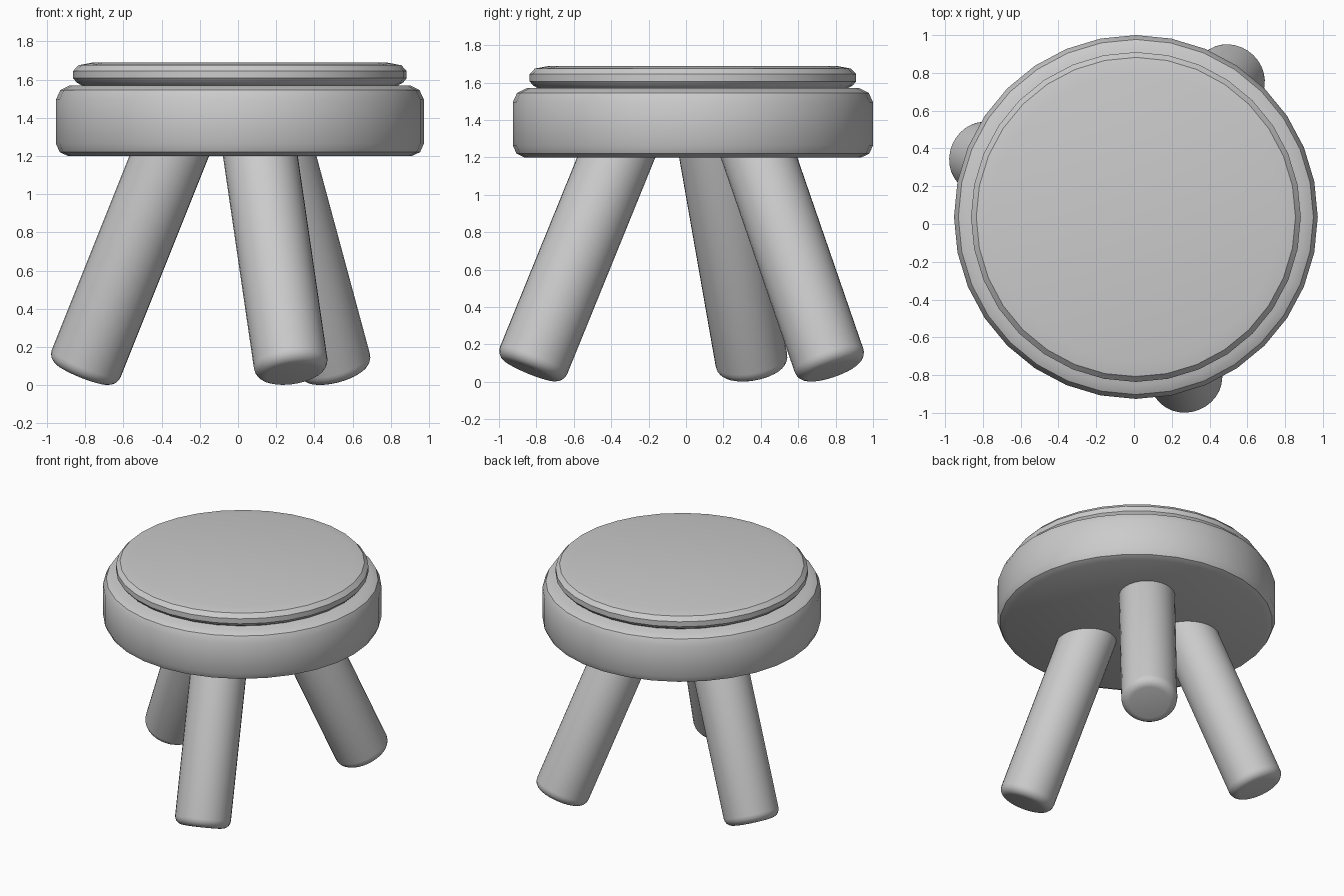
import bpy, math
from mathutils import Vector

if "Cube" in bpy.data.objects:
    bpy.data.objects.remove(bpy.data.objects["Cube"])

SIDES = 32

def lathe(name, profile, angle=35):
    """Spin (radius, z) points around z; the profile starts and ends with a flat cap."""
    verts, faces = [], []
    for r, z in profile:
        for i in range(SIDES):
            a = 2 * math.pi * i / SIDES
            verts.append((r * math.cos(a), r * math.sin(a), z))
    for k in range(len(profile) - 1):
        for i in range(SIDES):
            j = (i + 1) % SIDES
            faces.append((k * SIDES + i, k * SIDES + j,
                          (k + 1) * SIDES + j, (k + 1) * SIDES + i))
    faces.append(tuple(reversed(range(SIDES))))
    faces.append(tuple(range(len(verts) - SIDES, len(verts))))
    mesh = bpy.data.meshes.new(name)
    mesh.from_pydata(verts, [], faces)
    obj = bpy.data.objects.new(name, mesh)
    bpy.context.collection.objects.link(obj)
    bpy.ops.object.select_all(action='DESELECT')
    obj.select_set(True)
    bpy.context.view_layer.objects.active = obj
    bpy.ops.object.shade_smooth_by_angle(angle=math.radians(angle))
    return obj

CENTRE = (0.01, 0.037, 0)

# thick round seat with bevelled rims
seat = lathe("seat", [(0.90, 1.20), (0.943, 1.22), (0.963, 1.265),
                      (0.963, 1.495), (0.94, 1.545), (0.89, 1.57)], 30)
seat.location = CENTRE

# thinner cushion disc on top
cushion = lathe("cushion", [(0.82, 1.565), (0.855, 1.585), (0.873, 1.607),
                            (0.873, 1.645), (0.845, 1.675), (0.765, 1.69)], 30)
cushion.location = CENTRE

# splayed round legs with rounded ends
R, B = 0.194, 0.06
FOOT_Z, TOP_Z = 0.06, 1.35

def leg(name, foot, top):
    """foot and top are the axis (x, y) at z = 0.2 and z = 1.2."""
    low, high = Vector((*foot, 0.2)), Vector((*top, 1.2))
    step = high - low
    start = low + step * (FOOT_Z - 0.2)
    length = (step * (TOP_Z - FOOT_Z)).length
    arc = [(R - B + B * math.sin(t), B - B * math.cos(t))
           for t in (math.pi / 2 * i / 5 for i in range(6))]
    profile = arc + [(r, length - z) for r, z in reversed(arc)]
    obj = lathe(name, profile)
    obj.rotation_mode = 'QUATERNION'
    obj.rotation_quaternion = Vector((0, 0, 1)).rotation_difference(step)
    obj.location = start

leg("left_leg", (-0.76, 0.335), (-0.36, 0.16))
leg("front_leg", (0.263, -0.78), (0.117, -0.373))
leg("back_right_leg", (0.48, 0.735), (0.21, 0.39))
